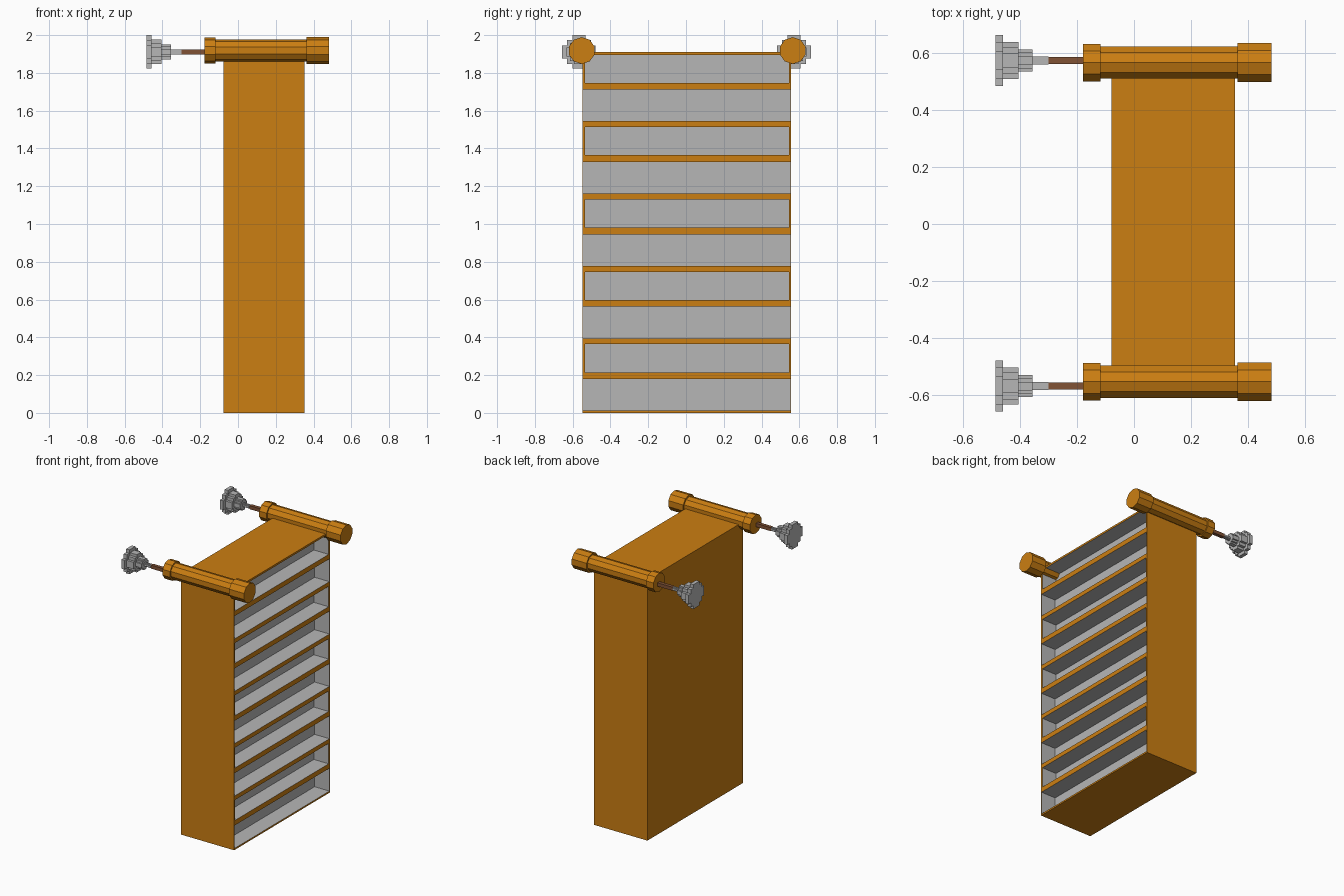
import bpy, bmesh, math
from mathutils import Vector

if "Cube" in bpy.data.objects:
    bpy.data.objects.remove(bpy.data.objects["Cube"])


def material(name, rgb):
    m = bpy.data.materials.new(name)
    m.diffuse_color = (*rgb, 1)
    m.use_nodes = True
    m.node_tree.nodes["Principled BSDF"].inputs["Base Color"].default_value = m.diffuse_color
    return m


ORANGE = material("orange wood", (0.60, 0.21, 0.006))
GREY = material("pale grey", (0.47, 0.47, 0.47))
BROWN = material("brown rod", (0.22, 0.085, 0.035))


def finish(bm, name, mats):
    bmesh.ops.remove_doubles(bm, verts=bm.verts, dist=1e-5)
    me = bpy.data.meshes.new(name)
    bm.to_mesh(me)
    bm.free()
    for m in mats:
        me.materials.append(m)
    ob = bpy.data.objects.new(name, me)
    bpy.context.collection.objects.link(ob)
    return ob


def quad(bm, pts, facing, mat=0):
    """Add a quad whose normal points along the given direction."""
    f = bm.faces.new([bm.verts.new(p) for p in pts])
    f.normal_update()
    if f.normal.dot(Vector(facing)) < 0:
        f.normal_flip()
    f.material_index = mat


def rect(bm, axis, at, a, b, facing, mat=0):
    """Axis-aligned rectangle; a and b are ranges on the other two axes."""
    pts = []
    for u, v in ((a[0], b[0]), (a[1], b[0]), (a[1], b[1]), (a[0], b[1])):
        p = [u, v]
        p.insert(axis, at)
        pts.append(p)
    n = [0, 0, 0]
    n[axis] = facing
    quad(bm, pts, n, mat)


def extrude_profile(bm, outline, x0, x1):
    """Closed prism along x from a yz outline."""
    f = bm.faces.new([bm.verts.new((x0, y, z)) for y, z in outline])
    out = bmesh.ops.extrude_face_region(bm, geom=[f])
    moved = [v for v in out["geom"] if isinstance(v, bmesh.types.BMVert)]
    bmesh.ops.translate(bm, verts=moved, vec=(x1 - x0, 0, 0))
    bmesh.ops.recalc_face_normals(bm, faces=bm.faces)


def ring(y, z, r, n):
    return [(y + r * math.cos(math.tau * (i + .5) / n),
             z + r * math.sin(math.tau * (i + .5) / n)) for i in range(n)]


def stepped(y, z, r):
    """Blocky round outline made of right-angled steps."""
    a, b = .38 * r, .72 * r
    corner = [(r, a), (b, a), (b, b), (a, b), (a, r)]
    pts = []
    for k in range(4):
        for u, v in corner:
            for _ in range(k):
                u, v = -v, u
            pts.append((y + u, z + v))
    return pts


# cabinet body with ten shallow grey compartments on the open side
X0, X1, Y0, Y1, H, DEPTH = -.078, .353, -.549, .557, 1.91, .12
bm = bmesh.new()
rect(bm, 0, X0, (Y0, Y1), (0, H), -1)
rect(bm, 1, Y0, (X0, X1), (0, H), -1)
rect(bm, 1, Y1, (X0, X1), (0, H), 1)
rect(bm, 2, 0, (X0, X1), (Y0, Y1), -1)
rect(bm, 2, H, (X0, X1), (Y0, Y1), 1)
below = 0
for i in range(10):
    wide = i % 2 == 0
    z0 = .012 + .383 * (i // 2) if wide else .215 + .383 * (i // 2)
    z1 = z0 + (.167 if wide else .149)
    m = .004 if wide else .013
    y0, y1, back = Y0 + m, Y1 - m, X1 - DEPTH
    rect(bm, 0, X1, (Y0, Y1), (below, z0), 1)          # divider front
    rect(bm, 0, X1, (Y0, y0), (z0, z1), 1)             # thin side rims
    rect(bm, 0, X1, (y1, Y1), (z0, z1), 1)
    rect(bm, 0, back, (y0, y1), (z0, z1), 1, 1)        # compartment lining
    rect(bm, 1, y0, (back, X1), (z0, z1), 1, 1)
    rect(bm, 1, y1, (back, X1), (z0, z1), -1, 1)
    rect(bm, 2, z0, (back, X1), (y0, y1), 1, 1)
    rect(bm, 2, z1, (back, X1), (y0, y1), -1, 1)
    below = z1
rect(bm, 0, X1, (Y0, Y1), (below, H), 1)
finish(bm, "cabinet", [ORANGE, GREY])

# top bars with end collars, each carrying a thin rod and a stepped knob
for side, y, ky in (("front", -.552, -.567), ("back", .565, .572)):
    z = 1.918
    bm = bmesh.new()
    for a, b, r in ((-.178, -.118, .069), (-.118, .362, .059), (.362, .482, .071)):
        extrude_profile(bm, ring(y, z, r, 10), a, b)
    finish(bm, side + "_bar", [ORANGE])

    kz = 1.911
    bm = bmesh.new()
    extrude_profile(bm, ring(ky, kz, .018, 4), -.30, -.17)
    finish(bm, side + "_rod", [BROWN])

    bm = bmesh.new()
    for a, b, r in ((-.485, -.458, .089), (-.458, -.405, .065),
                    (-.405, -.355, .039), (-.355, -.30, .014)):
        extrude_profile(bm, stepped(ky, kz, r), a, b)
    finish(bm, side + "_knob", [GREY])
